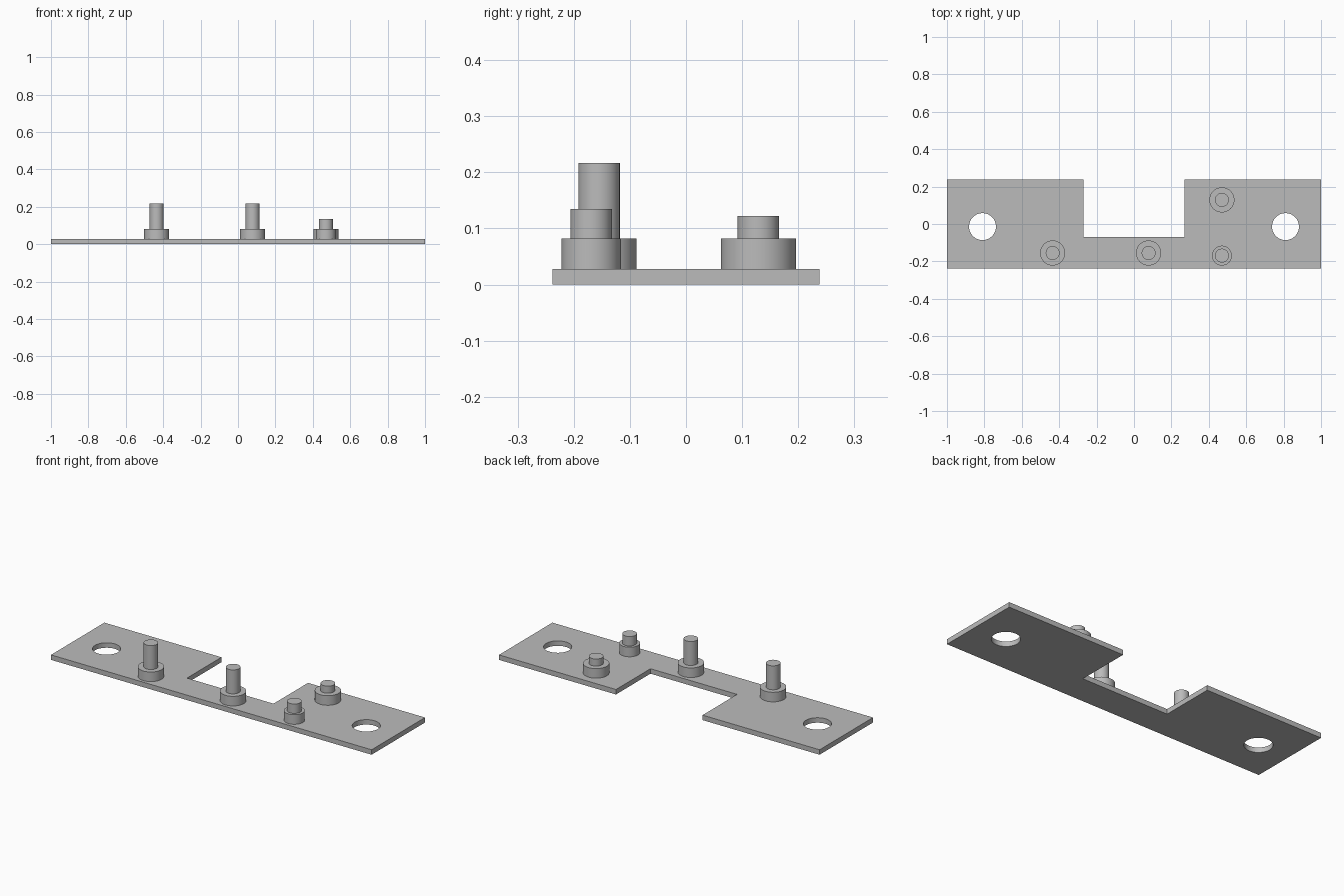
import bpy
import bmesh
import math

if "Cube" in bpy.data.objects:
    bpy.data.objects.remove(bpy.data.objects["Cube"])

PLATE_TOP = 0.028

grey = bpy.data.materials.new("plain grey")
grey.diffuse_color = (0.5, 0.5, 0.5, 1)
grey.use_nodes = True
grey.node_tree.nodes["Principled BSDF"].inputs["Base Color"].default_value = grey.diffuse_color


def lathe(name, profile, x, y, sides=64):
    """Solid of revolution from (radius, height) points, closed by end caps."""
    bm = bmesh.new()
    rings = []
    for r, z in profile:
        rings.append([bm.verts.new((r * math.cos(2 * math.pi * i / sides),
                                    r * math.sin(2 * math.pi * i / sides), z))
                      for i in range(sides)])
    for low, high in zip(rings, rings[1:]):
        for i in range(sides):
            j = (i + 1) % sides
            bm.faces.new((low[i], low[j], high[j], high[i]))
    bm.faces.new(rings[0][::-1])
    bm.faces.new(rings[-1])
    return finish(name, bm, (x, y, 0))


def finish(name, bm, location=(0, 0, 0)):
    bmesh.ops.recalc_face_normals(bm, faces=bm.faces[:])
    mesh = bpy.data.meshes.new(name)
    bm.to_mesh(mesh)
    bm.free()
    mesh.materials.append(grey)
    obj = bpy.data.objects.new(name, mesh)
    obj.location = location
    bpy.context.collection.objects.link(obj)
    return obj


def smooth(obj):
    bpy.ops.object.select_all(action='DESELECT')
    obj.select_set(True)
    bpy.context.view_layer.objects.active = obj
    bpy.ops.object.shade_smooth_by_angle(angle=math.radians(30))


# Flat plate with a notch in its back edge
right_half = [(1, -0.238), (1, 0.238), (0.27, 0.238), (0.27, -0.069)]
outline = right_half + [(-x, y) for x, y in reversed(right_half)]
bm = bmesh.new()
base = bm.faces.new([bm.verts.new((x, y, 0)) for x, y in outline])
grown = bmesh.ops.extrude_face_region(bm, geom=[base], use_keep_orig=True)
for v in grown["geom"]:
    if isinstance(v, bmesh.types.BMVert):
        v.co.z = PLATE_TOP
plate = finish("mounting_plate", bm)

# Mounting holes, one on each wing
for side in (-1, 1):
    cutter = lathe("hole_cutter", [(0.072, -0.05), (0.072, 0.1)], side * 0.81, -0.014)
    cutter.hide_render = True
    cut = plate.modifiers.new("hole", 'BOOLEAN')
    cut.operation = 'DIFFERENCE'
    cut.solver = 'EXACT'
    cut.object = cutter
    bpy.context.view_layer.objects.active = plate
    bpy.ops.object.modifier_apply(modifier=cut.name)
    bpy.data.objects.remove(cutter)
smooth(plate)

# Stepped posts: name, x, y, collar radius, pin top
posts = [
    ("left_tall_post", -0.435, -0.155, 0.067, 0.217),
    ("middle_tall_post", 0.078, -0.155, 0.067, 0.217),
    ("front_short_post", 0.47, -0.169, 0.053, 0.135),
    ("back_short_post", 0.47, 0.129, 0.067, 0.122),
]
for name, x, y, collar, top in posts:
    smooth(lathe(name, [(collar, PLATE_TOP), (collar, 0.082),
                        (0.037, 0.082), (0.037, top)], x, y))
